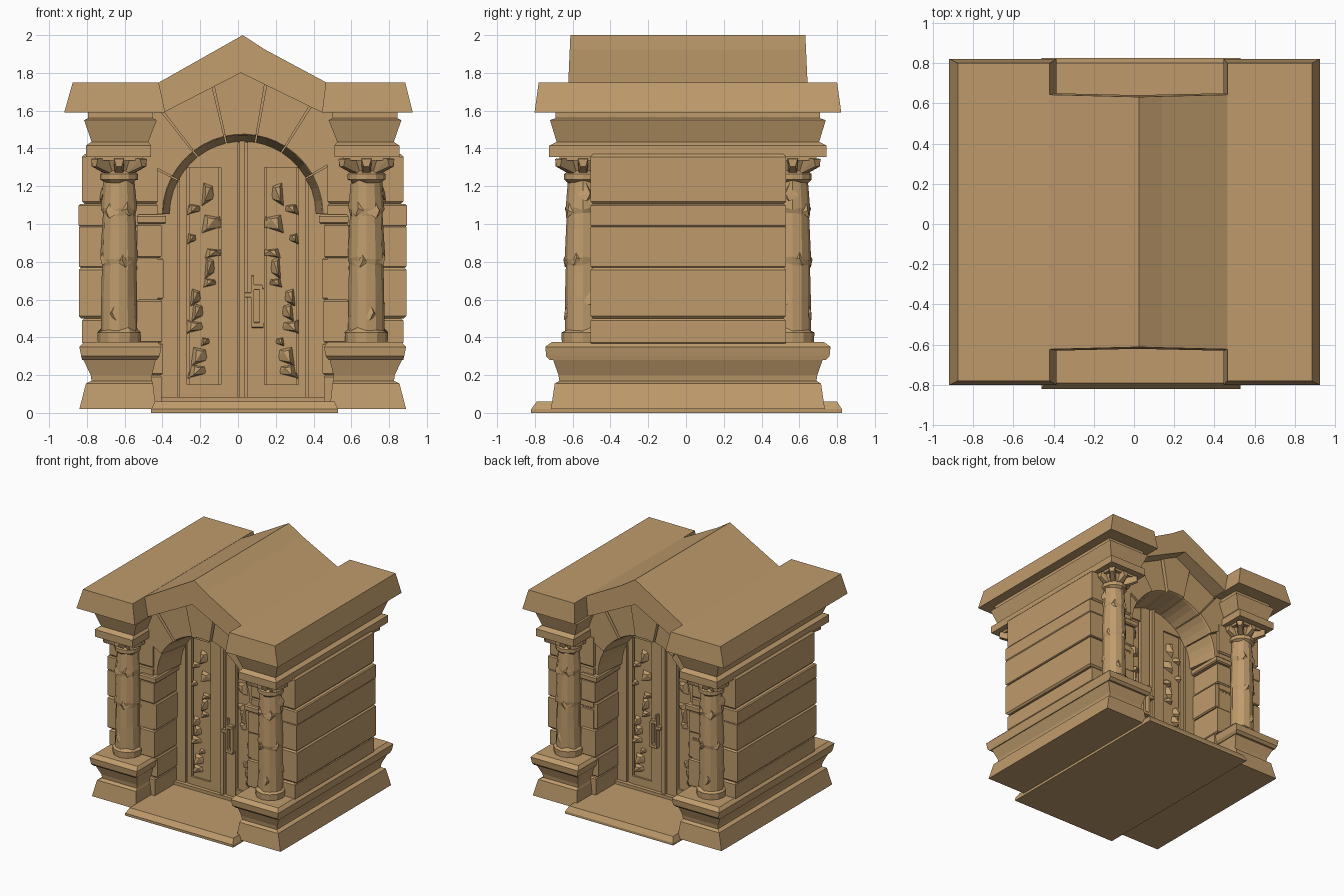
import bpy, bmesh, math, random
from mathutils import Vector

if "Cube" in bpy.data.objects:
    bpy.data.objects.remove(bpy.data.objects["Cube"])

random.seed(4)
CX, CY = 0.025, 0.01          # centre of the slightly off-axis masonry
stone = bpy.data.materials.new("sandstone")
stone.diffuse_color = (0.52, 0.33, 0.15, 1)
stone.use_nodes = True
stone.node_tree.nodes["Principled BSDF"].inputs["Base Color"].default_value = stone.diffuse_color


def emit(name, bm, sx=1, sy=1):
    """Make an object, mirrored about the centre when sx or sy is -1."""
    b = bm.copy()
    for v in b.verts:
        v.co = Vector((CX + sx * v.co.x, CY + sy * v.co.y, v.co.z))
    bmesh.ops.recalc_face_normals(b, faces=b.faces)
    me = bpy.data.meshes.new(name)
    b.to_mesh(me)
    b.free()
    me.materials.append(stone)
    ob = bpy.data.objects.new(name, me)
    bpy.context.collection.objects.link(ob)


def loft(bm, rings):
    """Closed skin through rings of equal point count."""
    vs = [[bm.verts.new(p) for p in r] for r in rings]
    n = len(vs[0])
    for a, b in zip(vs, vs[1:]):
        for i in range(n):
            bm.faces.new((a[i], a[(i + 1) % n], b[(i + 1) % n], b[i]))
    bm.faces.new(vs[0][::-1])
    bm.faces.new(vs[-1])


def rect(z, x0, x1, y0, y1):
    return [(x0, y0, z), (x1, y0, z), (x1, y1, z), (x0, y1, z)]


def stack(bm, rows):
    """Moulded block: rows of (z, inner x, outer x, half depth)."""
    loft(bm, [rect(z, a, b, -h, h) for z, a, b, h in rows])


def block(bm, x0, x1, y0, y1, z0, z1, c=0.0):
    """Box with its top and bottom edges chamfered by c."""
    if c:
        loft(bm, [rect(z0, x0 + c, x1 - c, y0 + c, y1 - c), rect(z0 + c, x0, x1, y0, y1),
                  rect(z1 - c, x0, x1, y0, y1), rect(z1, x0 + c, x1 - c, y0 + c, y1 - c)])
    else:
        loft(bm, [rect(z0, x0, x1, y0, y1), rect(z1, x0, x1, y0, y1)])


def hull(bm, pts):
    vs = [bm.verts.new(p) for p in pts]
    bmesh.ops.convex_hull(bm, input=vs)


SIDES, ENDS = (1, -1), (1, -1)

# --- entrance slab, thresholds and solid core behind the doors
bm = bmesh.new()
loft(bm, [rect(0, -.485, .505, -.83, .815), rect(.02, -.485, .505, -.83, .815),
          rect(.06, -.465, .485, -.80, .79)])
emit("entrance_slab", bm)
bm = bmesh.new()
block(bm, -.44, .44, -.27, .27, .03, .085)
block(bm, -.47, .47, -.21, .21, .03, 1.6)
emit("core", bm)

# --- side plinths and friezes
bm = bmesh.new()
stack(bm, [(.02, .46, .865, .725), (.155, .475, .83, .705), (.17, .48, .80, .68)])
stack(bm, [(.165, .48, .80, .68), (.20, .48, .805, .685), (.285, .46, .845, .715)])
stack(bm, [(.28, .455, .85, .73), (.30, .44, .855, .75), (.35, .43, .865, .755), (.375, .45, .84, .72)])
for s in SIDES:
    emit("plinth", bm, s)
bm = bmesh.new()
stack(bm, [(1.355, .485, .83, .735), (1.415, .485, .83, .735), (1.435, .50, .80, .695),
           (1.55, .455, .84, .73), (1.56, .475, .82, .70), (1.60, .475, .82, .70)])
for s in SIDES:
    emit("frieze", bm, s)

# --- overhanging side cornices
for x0, x1, t0, t1 in ((-.945, -.41, -.90, -.445), (.42, .90, .44, .86)):
    bm = bmesh.new()
    loft(bm, [rect(1.59, x0, x1, -.812, .812), rect(1.75, t0, t1, -.79, .79)])
    emit("cornice", bm)

# --- gable roof
bm = bmesh.new()
outline = [(-.46, 1.74), (.0, 2.0), (.115, 1.925), (.46, 1.74), (.42, 1.59), (-.01, 1.80), (-.42, 1.59)]
loft(bm, [[(x, s * (.64 - (z - 1.6) * .045), z) for x, z in outline] for s in (-1, 1)])
emit("gable_roof", bm)

# --- side wall courses
bm = bmesh.new()
for z0, z1, x, c in ((.36, .50, .85, .012), (.50, .77, .868, .014), (.77, .99, .866, .006),
                     (.985, 1.105, .87, .008), (1.105, 1.37, .85, .014)):
    block(bm, .45, x, -.515, .52, z0, z1, c)
for s in SIDES:
    emit("wall_courses", bm, s)

# --- jamb stones beside the doors
bm = bmesh.new()
for z0, z1, x, y in ((.05, .20, .43, .52), (.20, .37, .422, .50), (.37, .60, .428, .53), (.60, .82, .42, .515),
                     (.82, 1.0, .43, .53), (1.0, 1.05, .405, .545)):
    block(bm, x, .56, -y, -.18, z0, z1, .009)
for s in SIDES:
    for e in ENDS:
        emit("jamb_stones", bm, s, e)

# --- arch of wedge stones reaching up to the gable
R, ZC = .42, 1.05


def reach(a):
    """Point where a ray from the arch centre meets the gable or the pier."""
    c, s = math.cos(a), math.sin(a)
    t = .52 / abs(c) if abs(c) > 1e-6 else 9
    k = .21 / .42
    t = min(t, (1.83 - ZC) / (s + k * abs(c)))
    return c * t, ZC + s * t


bm = bmesh.new()
cuts = [0, 30, 58, 80, 103, 128, 152, 180]
for i, (a0, a1) in enumerate(zip(cuts, cuts[1:])):
    y = -.50 - (.0, .015, .0, .02, .005, .018, .0)[i]
    g = .5
    ang = [math.radians(a0 + g + (a1 - a0 - 2 * g) * k / 3) for k in range(4)]
    rim = [reach(a) for a in ang]

    def section(r, yy):
        arc = [(math.cos(a) * r, yy, ZC + math.sin(a) * r) for a in ang]
        return arc + [(x, yy, z) for x, z in reversed(rim)]
    loft(bm, [section(R + .006, y), section(R, y + .012), section(R - .04, -.18)])
loft(bm, [[(math.cos(a) * (R + .012), yy, ZC + math.sin(a) * (R + .012))
           for a in [math.pi * k / 14 for k in range(15)]]
          + [(x, yy, z) for x, z in [reach(math.pi * k / 14) for k in range(14, -1, -1)]]
          for yy in (-.485, -.2)])
for e in ENDS:
    emit("arch_stones", bm, 1, e)

# --- columns with weathered shafts and leafy capitals
bm = bmesh.new()
N, PX, PY = 12, .655, -.555
rings = []
for z, r in ((.37, .112), (.425, .115), (.445, .097), (.62, .093), (.79, .09), (.82, .097), (1.05, .087),
             (1.08, .094), (1.22, .082), (1.235, .10), (1.265, .10), (1.28, .08), (1.36, .12)):
    w = .003 if .44 < z < 1.23 else 0
    rings.append([(PX + math.cos(math.tau * k / N) * (r + random.uniform(-w, w)),
                   PY + math.sin(math.tau * k / N) * (r + random.uniform(-w, w)),
                   z + random.uniform(-4, 4) * w) for k in range(N)])
loft(bm, rings)
block(bm, PX - .125, PX + .125, PY - .125, PY + .125, 1.335, 1.362)
for k in range(8):
    a = math.tau * k / 8
    tip = .185 if k % 2 else .145
    d, t = Vector((math.cos(a), math.sin(a), 0)), Vector((-math.sin(a), math.cos(a), 0))
    o = Vector((PX, PY, 0))
    hull(bm, [o + d * r + t * w + Vector((0, 0, z)) for r, z, ww in
              ((.075, 1.265, .022), (.08, 1.35, .03), (tip, 1.345, .026), (tip, 1.305, .014))
              for w in (-ww, ww)])
# chipped flakes on the shaft
for z, deg in ((.80, 250), (.81, 330), (1.07, 235), (1.06, 300), (.60, 20), (1.15, 10), (.52, 280)):
    a = math.radians(deg)
    d, t = Vector((math.cos(a), math.sin(a), 0)), Vector((-math.sin(a), math.cos(a), 0))
    o = Vector((PX, PY, z))
    hull(bm, [o + d * .08 + t * .04, o + d * .08 - t * .045, o + d * .102 + Vector((0, 0, -.03)),
              o + d * .104 + t * .02 + Vector((0, 0, .012)), o + d * .08 + Vector((0, 0, .07))])
for s in SIDES:
    for e in ENDS:
        emit("column", bm, s, e)

# --- double doors: stiles, sunk panels and broken carving
bm = bmesh.new()
for x0, x1, d in ((.345, .44, .025), (.295, .335, .018), (.025, .115, .025), (.125, .285, .008)):
    block(bm, x0, x1, -.215 - d, -.19, .08, 1.5)
for z0, z1 in ((.08, .15), (1.30, 1.5)):
    block(bm, .10, .30, -.238, -.19, z0, z1)
for k in range(13):
    x, z = random.uniform(.14, .27), .22 + k * .078
    w, h = random.uniform(.02, .06), random.uniform(.025, .07)
    hull(bm, [(x - w, -.21, z - h * .3), (x + w, -.21, z - h), (x + w * .7, -.21, z + h), (x - w * .8, -.21, z + h * .7),
              (x + w * .4, -.265, z - h * .5), (x - w * .3, -.25, z + h * .5), (x + w * .3, -.255, z + h * .6)])
for s in SIDES:
    for e in ENDS:
        emit("door_leaf", bm, s, e)

# --- meeting strip and handle
bm = bmesh.new()
block(bm, -.02, .012, -.255, -.2, .08, 1.47)
for x0, x1, z0, z1 in ((.045, .06, .45, .73), (.09, .115, .47, .66), (.05, .11, .45, .48), (.05, .105, .65, .68),
                       (.01, .055, .61, .64)):
    block(bm, x0, x1, -.275, -.23, z0, z1, .004)
for e in ENDS:
    emit("door_handle", bm, 1, e)
